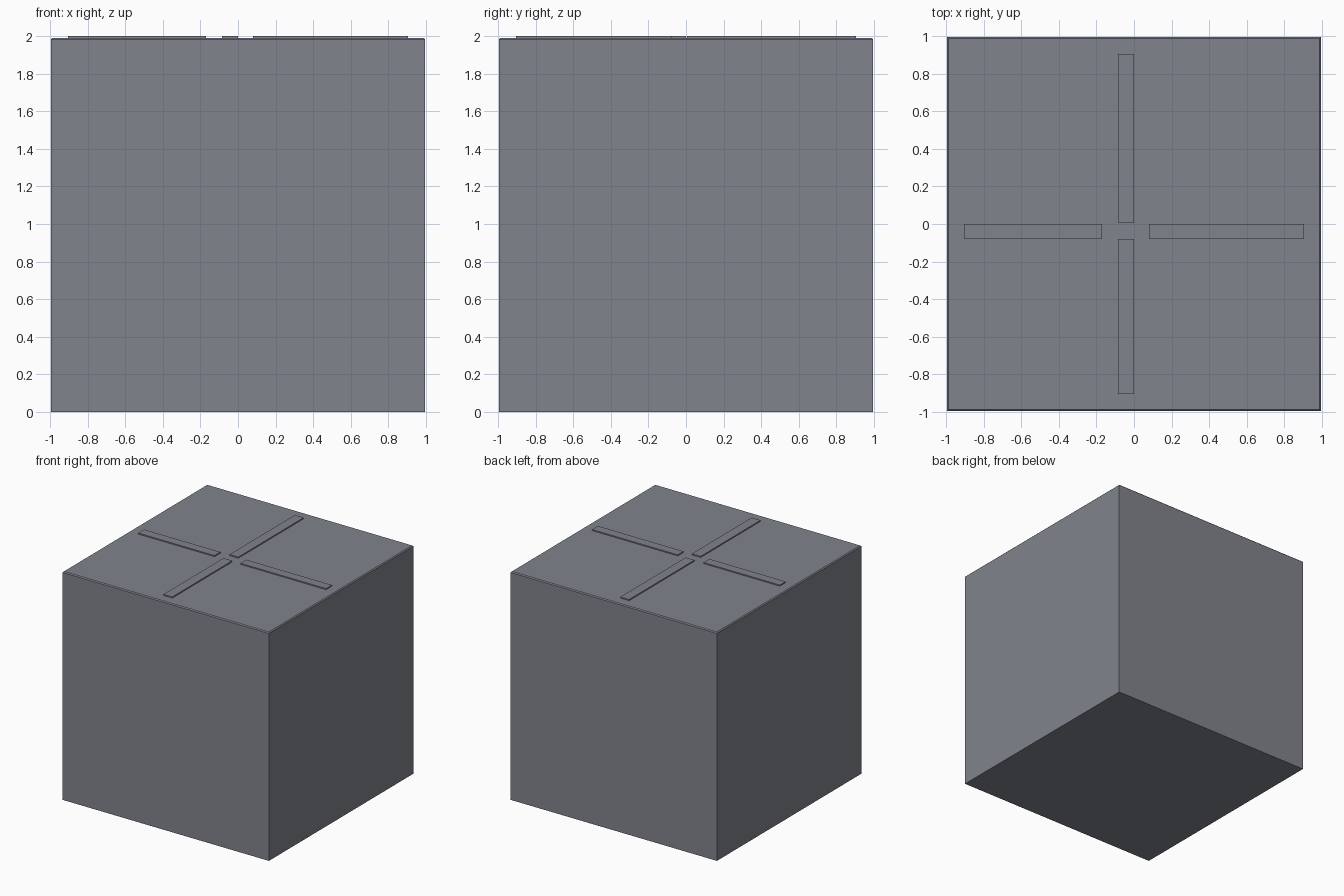
import bpy, bmesh

if "Cube" in bpy.data.objects:
    bpy.data.objects.remove(bpy.data.objects["Cube"])

TOP = 1.99      # height of the block's top face
HALF = 0.995    # half width of the block

# Dark blue-grey finish shared by all parts
finish = bpy.data.materials.new("dark_grey")
finish.diffuse_color = (0.22, 0.23, 0.265, 1)
finish.use_nodes = True
finish.node_tree.nodes["Principled BSDF"].inputs["Base Color"].default_value = finish.diffuse_color


def add_box(name, x0, x1, y0, y1, z0, z1, top_bevel=0.0):
    bm = bmesh.new()
    bmesh.ops.create_cube(bm, size=1)
    for v in bm.verts:
        v.co.x = x0 if v.co.x < 0 else x1
        v.co.y = y0 if v.co.y < 0 else y1
        v.co.z = z0 if v.co.z < 0 else z1
    if top_bevel:
        rim = [e for e in bm.edges if all(abs(v.co.z - z1) < 1e-5 for v in e.verts)]
        bmesh.ops.bevel(bm, geom=rim, offset=top_bevel, segments=1,
                        affect='EDGES', profile=0.5)
    mesh = bpy.data.meshes.new(name)
    bm.to_mesh(mesh)
    bm.free()
    mesh.materials.append(finish)
    obj = bpy.data.objects.new(name, mesh)
    bpy.context.collection.objects.link(obj)
    return obj


# Main block with a fine chamfer around the top
add_box("block", -HALF, HALF, -HALF, HALF, 0, TOP, top_bevel=0.008)

# Four thin raised strips forming an open cross
strips = {
    "back_strip": (-0.085, 0.0, 0.005, 0.905),
    "front_strip": (-0.085, 0.0, -0.905, -0.08),
    "left_strip": (-0.905, -0.17, -0.08, 0.0),
    "right_strip": (0.08, 0.905, -0.08, 0.0),
}
for name, (x0, x1, y0, y1) in strips.items():
    add_box(name, x0, x1, y0, y1, TOP - 0.005, 2.0)
